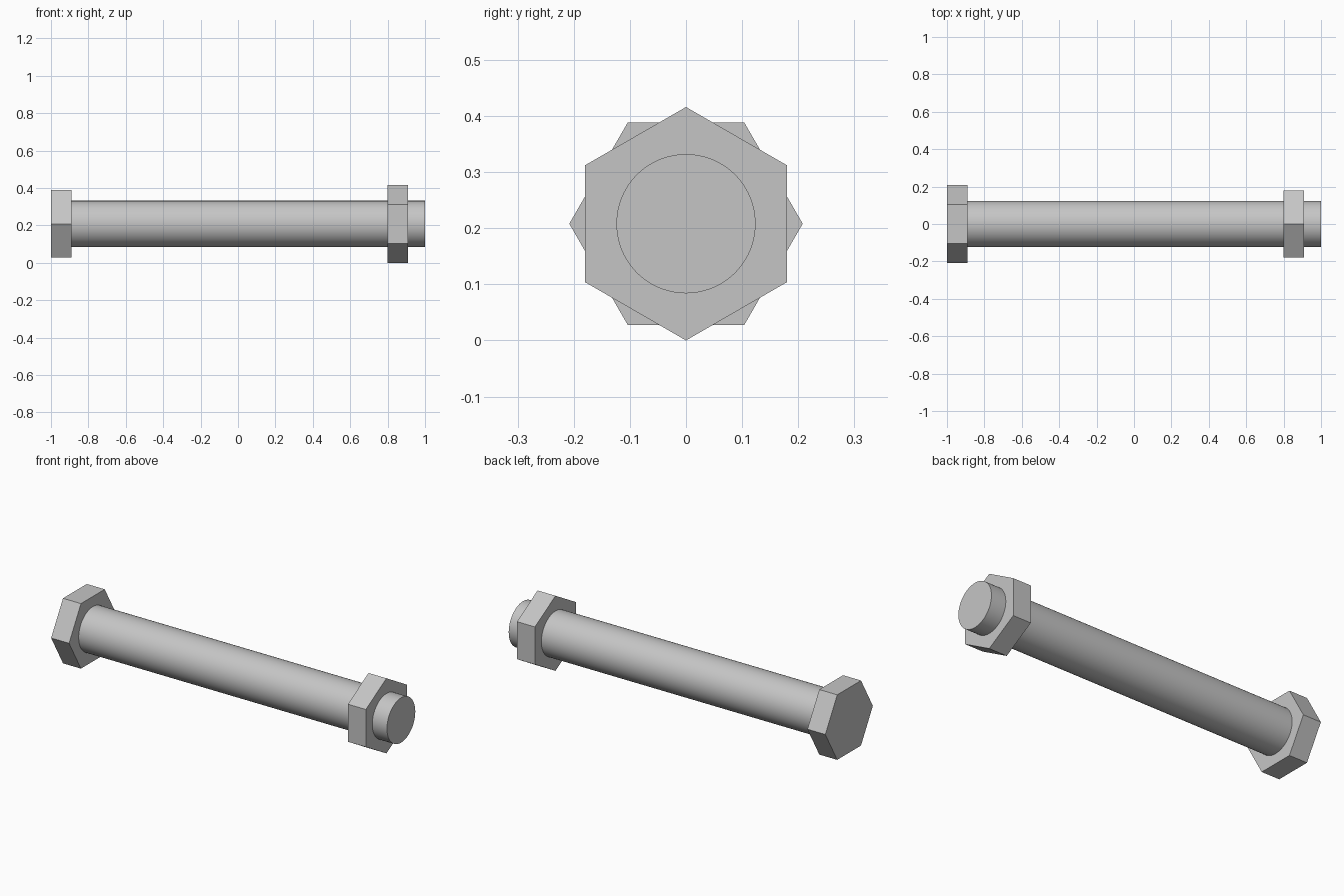
import bpy
import bmesh
from math import radians
from mathutils import Matrix

cube = bpy.data.objects.get("Cube")
if cube:
    bpy.data.objects.remove(cube, do_unlink=True)

AXIS_Z = 0.208      # height of the bolt's centre line
HEX_RADIUS = 0.208  # centre to corner of the head and nut

# Single grey metal
steel = bpy.data.materials.new("grey_steel")
steel.use_nodes = True
grey = (0.56, 0.56, 0.56, 1)
steel.diffuse_color = grey
steel.node_tree.nodes["Principled BSDF"].inputs["Base Color"].default_value = grey


def prism(name, sides, radius, x0, x1, turn=0):
    """Closed prism lying along x, turned about its own axis."""
    bm = bmesh.new()
    bmesh.ops.create_cone(bm, cap_ends=True, segments=sides, radius1=radius,
                          radius2=radius, depth=x1 - x0)
    bm.transform(Matrix.Rotation(radians(90), 4, 'Y')
                 @ Matrix.Rotation(radians(turn), 4, 'Z'))
    mesh = bpy.data.meshes.new(name)
    bm.to_mesh(mesh)
    bm.free()
    mesh.materials.append(steel)
    obj = bpy.data.objects.new(name, mesh)
    obj.location = ((x0 + x1) / 2, 0, AXIS_Z)
    bpy.context.collection.objects.link(obj)
    return obj


# Hexagonal head with corners to front and back, nut with corners up and down
prism("bolt_head", 6, HEX_RADIUS, -1.0, -0.89)
prism("nut", 6, HEX_RADIUS, 0.80, 0.91, turn=30)

# Smooth round shaft running through the nut
shaft = prism("shaft", 96, 0.124, -0.90, 1.0)
bpy.ops.object.select_all(action='DESELECT')
shaft.select_set(True)
bpy.context.view_layer.objects.active = shaft
bpy.ops.object.shade_smooth_by_angle(angle=radians(30))
